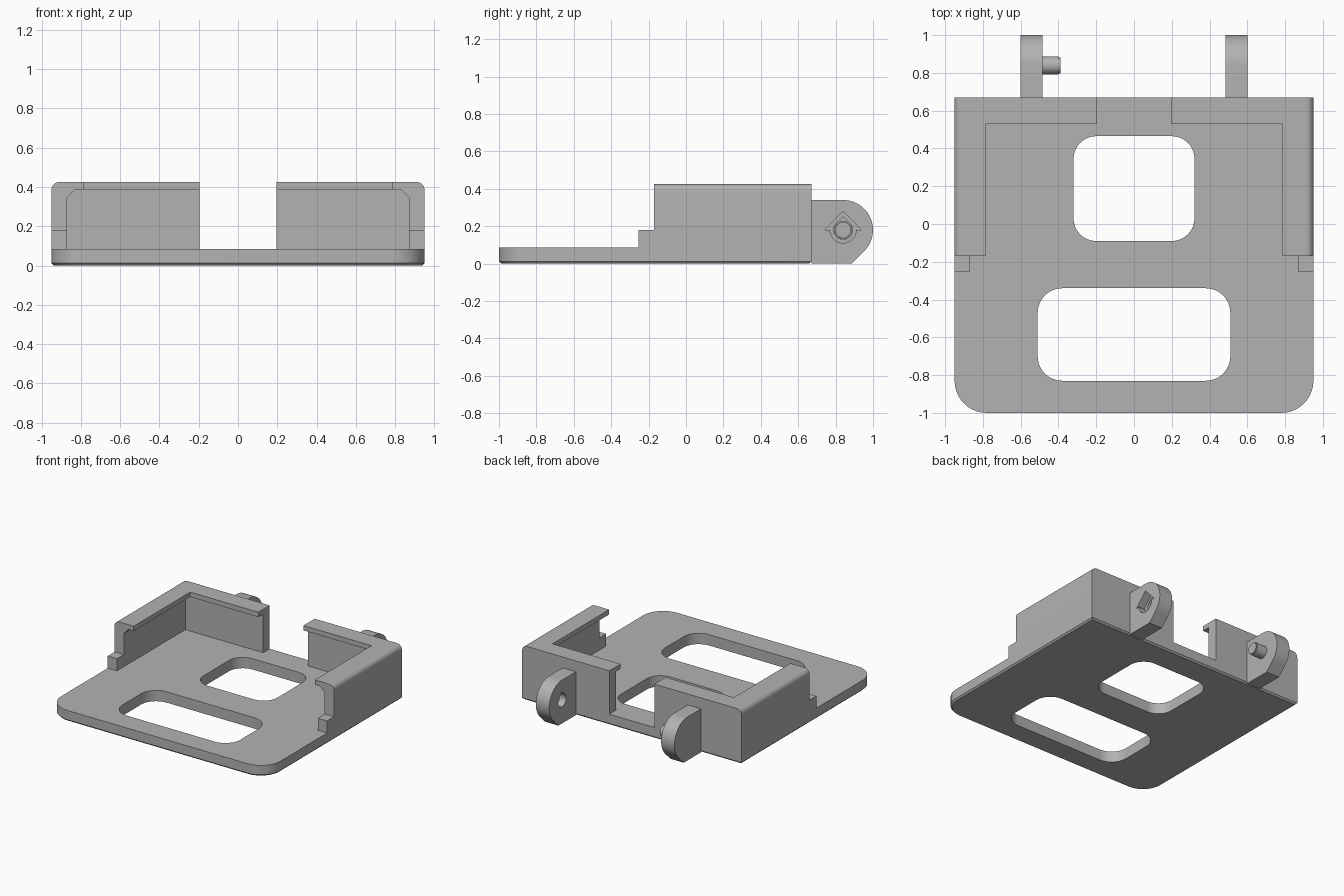
import bpy, bmesh
from math import sin, cos, pi, radians

old = bpy.data.objects.get("Cube")
if old:
    bpy.data.objects.remove(old, do_unlink=True)

GREY = (0.45, 0.45, 0.45, 1)
mat = bpy.data.materials.new("plain grey")
mat.use_nodes = True
mat.diffuse_color = GREY
mat.node_tree.nodes["Principled BSDF"].inputs["Base Color"].default_value = GREY


def arc(cx, cy, r, start, end, n=10):
    """Points on an arc, angles in degrees."""
    angles = [radians(start + (end - start) * i / n) for i in range(n + 1)]
    return [(cx + r * cos(a), cy + r * sin(a)) for a in angles]


def rounded_rect(x, y0, y1, r_front, r_back):
    """Rectangle symmetric about x = 0 with rounded corners."""
    pts = []
    for sx, y, r, a in ((-1, y0, r_front, 180), (1, y0, r_front, 270),
                        (1, y1, r_back, 0), (-1, y1, r_back, 90)):
        sy = 1 if y == y0 else -1
        pts += arc(sx * (x - r), y + sy * r, r, a, a + 90) if r else [(sx * x, y)]
    return pts


def prism(name, pts, axis, lo, hi, bottom_bevel=0):
    """Extrude a closed outline along an axis."""
    place = {"x": lambda p, t: (t, p[0], p[1]),
             "y": lambda p, t: (p[0], t, p[1]),
             "z": lambda p, t: (p[0], p[1], t)}[axis]
    bm = bmesh.new()
    low = [bm.verts.new(place(p, lo)) for p in pts]
    high = [bm.verts.new(place(p, hi)) for p in pts]
    base = bm.faces.new(low)
    bm.faces.new(high[::-1])
    for i in range(len(pts)):
        j = (i + 1) % len(pts)
        bm.faces.new((low[i], high[i], high[j], low[j]))
    bmesh.ops.recalc_face_normals(bm, faces=bm.faces)
    if bottom_bevel:
        bmesh.ops.bevel(bm, geom=list(base.edges), offset=bottom_bevel,
                        segments=1, affect='EDGES')
    mesh = bpy.data.meshes.new(name)
    bm.to_mesh(mesh)
    bm.free()
    mesh.materials.append(mat)
    ob = bpy.data.objects.new(name, mesh)
    bpy.context.collection.objects.link(ob)
    return ob


def combine(ob, other, operation):
    """Apply a boolean and discard the second object."""
    mod = ob.modifiers.new("combine", 'BOOLEAN')
    mod.operation, mod.object, mod.solver = operation, other, 'EXACT'
    bpy.context.view_layer.objects.active = ob
    bpy.ops.object.modifier_apply(modifier=mod.name)
    bpy.data.objects.remove(other, do_unlink=True)


def smooth(ob):
    bpy.ops.object.select_all(action='DESELECT')
    ob.select_set(True)
    bpy.context.view_layer.objects.active = ob
    bpy.ops.object.shade_smooth_by_angle(angle=radians(30))


W, BACK, PLATE, TOP = 0.95, 0.67, 0.085, 0.425

# Base plate with two rounded windows
plate = prism("base_plate", rounded_rect(W, -1, BACK, 0.17, 0), "z", 0, PLATE, 0.012)
for x, y0, y1, r in ((0.32, -0.09, 0.465, 0.12), (0.51, -0.83, -0.34, 0.13)):
    combine(plate, prism("window", rounded_rect(x, y0, y1, r, r), "z", -0.1, 0.2),
            'DIFFERENCE')
smooth(plate)

# Corner walls: side wall with chamfered lip, back wall with lip, low front step
for side, s in (("left", 1), ("right", -1)):
    section = ([(0.87, PLATE), (W, PLATE)] + arc(W - 0.04, TOP - 0.04, 0.04, 0, 90, 8)
               + [(0.785, TOP), (0.785, 0.387), (0.83, 0.387), (0.87, 0.345)])
    wall = prism(side + "_wall", [(s * x, z) for x, z in section], "y", -0.17, BACK)
    back = [(BACK, PLATE), (BACK, TOP), (0.53, TOP), (0.53, 0.387),
            (0.59, 0.387), (0.59, PLATE)]
    combine(wall, prism("back", back, "x", *sorted((s * 0.195, s * 0.9))), 'UNION')
    smooth(wall)
    step = [(-0.255, PLATE), (-0.17, PLATE), (-0.17, 0.18), (-0.255, 0.18)]
    prism(side + "_step", step, "x", *sorted((s * 0.87, s * W)))

# Hinge lugs behind the back wall
HY, HZ, R = 0.84, 0.18, 0.16
lug_outline = [(BACK, 0), (0.885, 0)] + arc(HY, HZ, R, -45, 90, 20) + [(BACK, HZ + R)]
left_lug = prism("left_lug", lug_outline, "x", 0.485, 0.60)
right_lug = prism("right_lug", lug_outline, "x", -0.60, -0.485)


# Pin socket: half-round hole under a pointed roof
def socket(scale):
    return (arc(HY, HZ, 0.07 * scale, 180, 360, 16)
            + [(HY + 0.097 * scale, HZ), (HY, HZ + 0.1 * scale), (HY - 0.097 * scale, HZ)])


combine(left_lug, prism("recess", socket(1), "x", 0.54, 0.7), 'DIFFERENCE')
hole = arc(HY, HZ, 0.05, 135, 405, 20) + [(HY, HZ + 0.05 * 2 ** 0.5)]
combine(left_lug, prism("hole", hole, "x", 0.4, 0.58), 'DIFFERENCE')

# Hinge pin with a slightly chamfered tip
pin = prism("hinge_pin", arc(HY, HZ, 0.048, 0, 348.75, 31), "x", -0.49, -0.40)
tip = prism("hinge_pin_tip", arc(HY, HZ, 0.042, 0, 348.75, 31), "x", -0.401, -0.39)
for ob in (left_lug, right_lug, pin, tip):
    smooth(ob)
